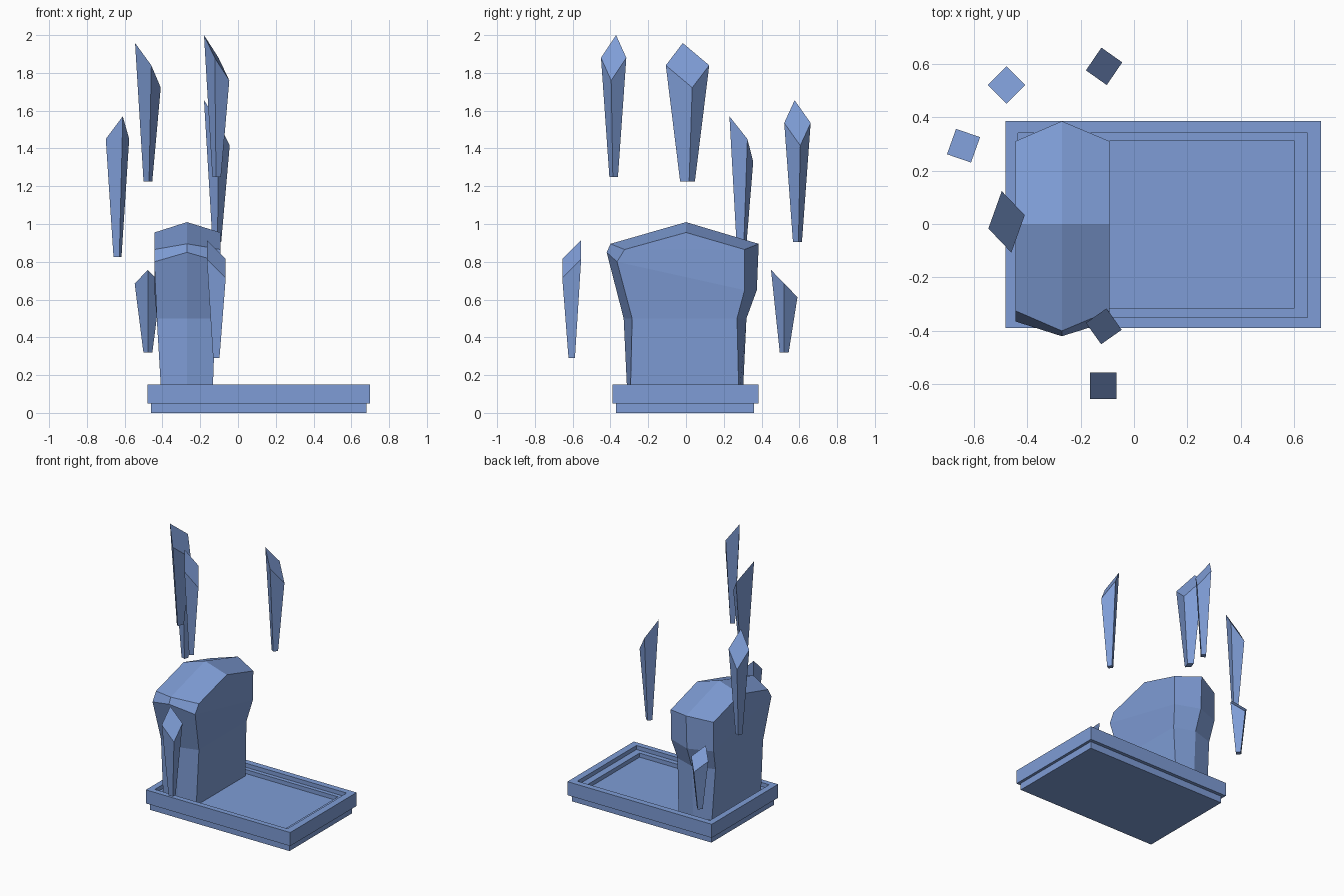
import bpy
import bmesh
from mathutils import Vector

cube = bpy.data.objects.get("Cube")
if cube:
    bpy.data.objects.remove(cube, do_unlink=True)

blue = bpy.data.materials.new("soft_blue")
blue.use_nodes = True
blue.diffuse_color = (0.21, 0.335, 0.67, 1)
blue.node_tree.nodes["Principled BSDF"].inputs["Base Color"].default_value = blue.diffuse_color


def finish(name, bm):
    """Turn a bmesh into a flat-shaded blue object."""
    bmesh.ops.recalc_face_normals(bm, faces=bm.faces)
    mesh = bpy.data.meshes.new(name)
    bm.to_mesh(mesh)
    bm.free()
    mesh.materials.append(blue)
    obj = bpy.data.objects.new(name, mesh)
    bpy.context.collection.objects.link(obj)
    return obj


def loft(bm, rings, cap_top=True):
    """Bridge closed rings of points from bottom to top; return the vertex rings."""
    rows = [[bm.verts.new(p) for p in ring] for ring in rings]
    for low, high in zip(rows, rows[1:]):
        for i in range(len(low)):
            j = (i + 1) % len(low)
            bm.faces.new((low[i], low[j], high[j], high[i]))
    bm.faces.new(rows[0][::-1])
    if cap_top:
        bm.faces.new(rows[-1])
    return rows


def rect(x0, x1, y0, y1, z):
    return [(x0, y0, z), (x1, y0, z), (x1, y1, z), (x0, y1, z)]


# Plinth: narrow foot, wide slab, and a tray stepping down inside the rim
foot = (-0.46, 0.68, -0.37, 0.36)
slab = (-0.48, 0.70, -0.39, 0.385)
opening = (-0.435, 0.65, -0.35, 0.34)
floor = (-0.385, 0.60, -0.315, 0.31)
bm = bmesh.new()
loft(bm, [rect(*outline, z) for outline, z in (
    (foot, 0), (foot, 0.05), (slab, 0.05), (slab, 0.15),
    (opening, 0.15), (opening, 0.12), (floor, 0.12), (floor, 0.09))])
finish("stepped_tray_base", bm)


# Upright block: six-sided rings with a ridge running around the middle
RIDGE_X = -0.27


def block_ring(left, right, front, back):
    """front and back are (side y, side z, ridge y, ridge z)."""
    fy, fz, fry, frz = front
    by, bz, bry, brz = back
    return [(left, fy, fz), (RIDGE_X, fry, frz), (right, fy, fz),
            (right, by, bz), (RIDGE_X, bry, brz), (left, by, bz)]


bm = bmesh.new()
rows = loft(bm, [
    block_ring(-0.405, -0.135, (-0.295, 0.08, -0.31, 0.08), (0.28, 0.08, 0.30, 0.08)),
    block_ring(-0.43, -0.12, (-0.285, 0.50, -0.33, 0.50), (0.27, 0.50, 0.32, 0.50)),
    block_ring(-0.443, -0.095, (-0.365, 0.80, -0.42, 0.85), (0.31, 0.65, 0.375, 0.65)),
    block_ring(-0.443, -0.092, (-0.325, 0.865, -0.40, 0.895), (0.31, 0.865, 0.385, 0.895)),
], cap_top=False)
fl, fm, fr, br, bk, bl = rows[-1]
peak_l, peak, peak_r = [bm.verts.new(p) for p in (
    (-0.443, 0, 0.955), (RIDGE_X, 0, 1.01), (-0.092, 0, 0.955))]
for face in ((fl, fm, peak, peak_l), (fm, fr, peak_r, peak),
             (peak_l, peak, bk, bl), (peak, peak_r, br, bk),
             (fr, br, peak_r), (bl, fl, peak_l)):
    bm.faces.new(face)
finish("upright_block", bm)


# Floating shards: tapered four-sided spikes with slanted tops
def shard(name, centre, high, side, base_z, mid_z, rise):
    c, u, v = Vector((*centre, 0)), Vector((*high, 0)), Vector((*side, 0))
    corners = ((u, rise), (v, 0), (-u, -rise), (-v, 0))
    bm = bmesh.new()
    loft(bm, [[c + d * 0.34 + Vector((0, 0, base_z)) for d, _ in corners],
              [c + d + Vector((0, 0, mid_z + r)) for d, r in corners]])
    finish(name, bm)


shard("low_back_shard", (-0.477, 0.52), (0, -0.07), (0.07, 0), 0.32, 0.685, 0.072)
shard("tall_back_shard", (-0.112, 0.59), (-0.068, -0.015), (-0.01, 0.07), 0.905, 1.535, 0.12)
shard("outer_shard", (-0.638, 0.293), (0.028, -0.063), (0.062, 0.032), 0.825, 1.45, 0.12)
shard("wide_middle_shard", (-0.477, 0.008), (-0.068, -0.025), (-0.018, 0.115), 1.225, 1.84, 0.118)
shard("top_front_shard", (-0.113, -0.383), (-0.067, 0.013), (0.01, 0.067), 1.25, 1.88, 0.12)
shard("low_front_shard", (-0.115, -0.605), (-0.05, 0.05), (0.05, 0.05), 0.29, 0.815, 0.1)
